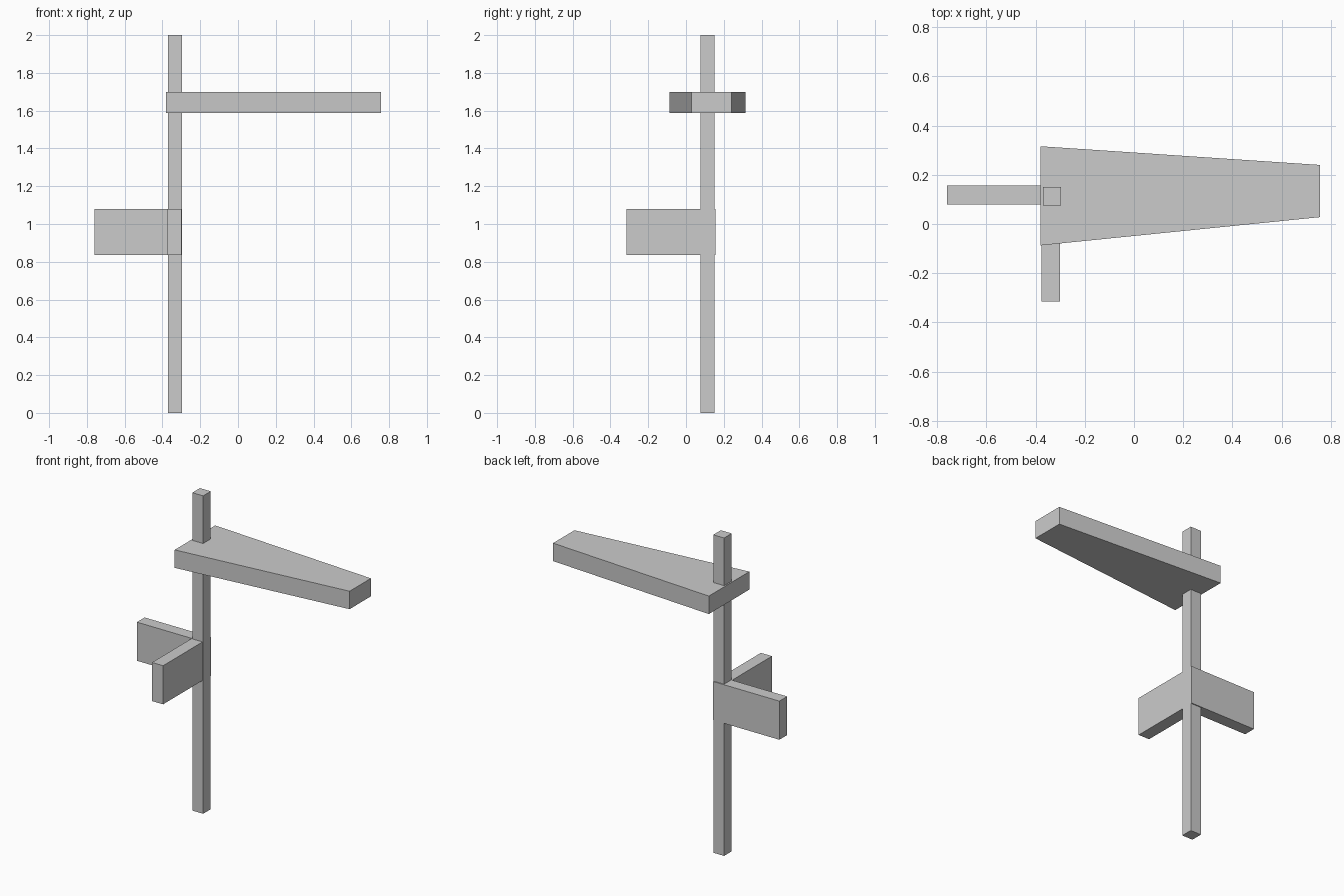
import bpy
import bmesh

cube = bpy.data.objects.get("Cube")
if cube:
    bpy.data.objects.remove(cube, do_unlink=True)

# Single plain grey
grey = bpy.data.materials.new("light_grey")
grey.use_nodes = True
colour = (0.6, 0.6, 0.6, 1)
grey.diffuse_color = colour
grey.node_tree.nodes["Principled BSDF"].inputs["Base Color"].default_value = colour


def prism(name, outline, z0, z1):
    """Extrude a counter-clockwise plan outline from z0 up to z1."""
    bm = bmesh.new()
    base = bm.faces.new([bm.verts.new((x, y, z0)) for x, y in outline])
    top = bmesh.ops.extrude_face_region(bm, geom=[base], use_keep_orig=True)
    for item in top["geom"]:
        if isinstance(item, bmesh.types.BMVert):
            item.co.z = z1
    bmesh.ops.recalc_face_normals(bm, faces=bm.faces)
    mesh = bpy.data.meshes.new(name)
    bm.to_mesh(mesh)
    bm.free()
    mesh.materials.append(grey)
    obj = bpy.data.objects.new(name, mesh)
    bpy.context.collection.objects.link(obj)
    return obj


def rect(x0, x1, y0, y1):
    return [(x0, y0), (x1, y0), (x1, y1), (x0, y1)]


# Upright square post
prism("post", rect(-0.371, -0.296, 0.076, 0.151), 0, 2)

# Tapered arm pierced by the post
prism("tapered_arm", [(-0.38, -0.087), (0.757, 0.028), (0.757, 0.24), (-0.38, 0.316)],
      1.587, 1.70)

# Two short boards meeting at the post
prism("side_board", rect(-0.76, -0.298, 0.08, 0.157), 0.837, 1.08)
prism("front_board", rect(-0.377, -0.3, -0.316, 0.154), 0.837, 1.08)
